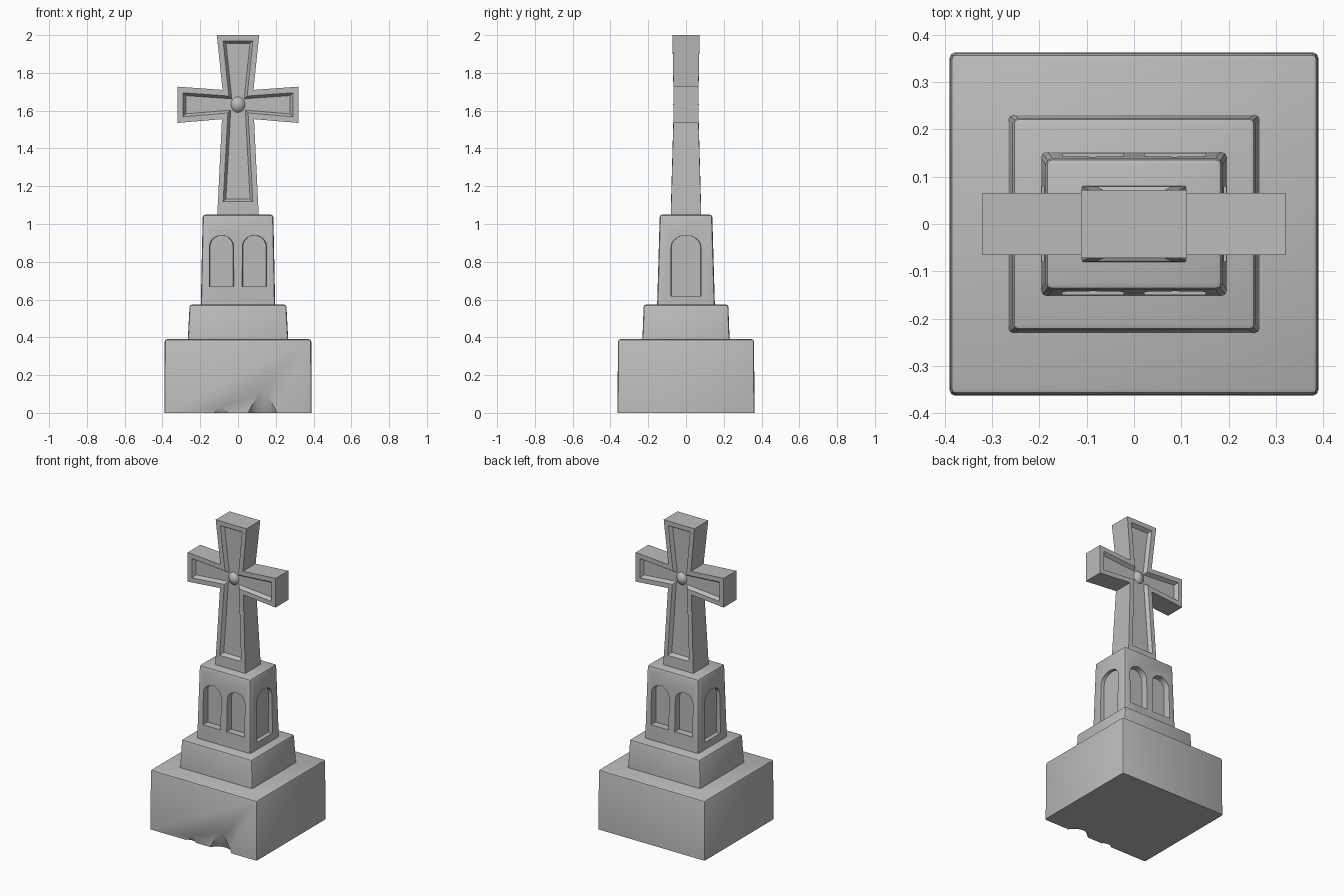
import bpy, bmesh, math

if "Cube" in bpy.data.objects:
    bpy.data.objects.remove(bpy.data.objects["Cube"])

stone = bpy.data.materials.new("grey stone")
stone.diffuse_color = (0.5, 0.5, 0.5, 1)
stone.use_nodes = True
stone.node_tree.nodes["Principled BSDF"].inputs["Base Color"].default_value = stone.diffuse_color


def make(name, bm):
    bmesh.ops.recalc_face_normals(bm, faces=bm.faces[:])
    me = bpy.data.meshes.new(name)
    bm.to_mesh(me)
    bm.free()
    ob = bpy.data.objects.new(name, me)
    bpy.context.collection.objects.link(ob)
    me.materials.append(stone)
    return ob


def select(ob):
    bpy.ops.object.select_all(action='DESELECT')
    ob.select_set(True)
    bpy.context.view_layer.objects.active = ob


def smooth(ob, angle=35):
    select(ob)
    bpy.ops.object.shade_smooth_by_angle(angle=math.radians(angle))


def block(name, z0, z1, bottom, top, bevel):
    """Tapered block with rounded edges; bottom and top are half sizes."""
    bm = bmesh.new()
    bmesh.ops.create_cube(bm, size=2)
    for v in bm.verts:
        hx, hy = top if v.co.z > 0 else bottom
        v.co = (v.co.x * hx, v.co.y * hy, z1 if v.co.z > 0 else z0)
    edges = [e for e in bm.edges if max(v.co.z for v in e.verts) > z0 + 1e-4]
    bmesh.ops.bevel(bm, geom=edges, offset=bevel, segments=2, profile=0.5,
                    affect='EDGES')
    return make(name, bm)


def cut(ob, cutters):
    for c in cutters:
        m = ob.modifiers.new("cut", 'BOOLEAN')
        m.operation, m.solver, m.object = 'DIFFERENCE', 'EXACT', c
        select(ob)
        bpy.ops.object.modifier_apply(modifier=m.name)
        bpy.data.objects.remove(c)


def arch_cutter(half_w, z0, z1, u, dist, depth, turn):
    """Arched prism cutting inward from a wall; turn picks the wall."""
    rise = min(half_w, 0.06)
    pts = [(-half_w, z0), (half_w, z0)]
    pts += [(half_w * math.cos(a), z1 - rise + rise * math.sin(a))
            for a in [math.pi * i / 10 for i in range(11)]]
    bm = bmesh.new()
    f = bm.faces.new([bm.verts.new((u + x, -dist - 0.1, z)) for x, z in pts])
    r = bmesh.ops.extrude_face_region(bm, geom=[f])
    for v in r['geom']:
        if isinstance(v, bmesh.types.BMVert):
            # back of the niche is a little narrower than its mouth
            v.co = (u + (v.co.x - u) * 0.85, -dist + depth, v.co.z)
    ob = make("niche_cutter", bm)
    c, s = math.cos(turn), math.sin(turn)
    for v in ob.data.vertices:
        x, y, z = v.co
        v.co = (c * x - s * y, s * x + c * y, z)
    ob.hide_render = True
    return ob


def cone_cutter(x, r, h):
    bm = bmesh.new()
    bmesh.ops.create_cone(bm, cap_ends=True, segments=12, radius1=r,
                          radius2=0.005, depth=h)
    for v in bm.verts:
        v.co.x += x
        v.co.y -= 0.40
        v.co.z += h / 2 - 0.01
    ob = make("dent_cutter", bm)
    ob.hide_render = True
    return ob


# Plinth, with worn dents in the lower front edge
base = block("base_block", 0, 0.39, (0.39, 0.363), (0.388, 0.36), 0.012)
cut(base, [cone_cutter(0.13, 0.09, 0.2), cone_cutter(-0.09, 0.06, 0.1)])
smooth(base)

# Middle step
step = block("middle_step", 0.385, 0.573, (0.266, 0.231), (0.256, 0.224), 0.012)
smooth(step)

# Pedestal: paired arched niches front and back, single ones on the sides
ped = block("pedestal", 0.565, 1.05, (0.197, 0.153), (0.187, 0.139), 0.014)
niches = []
for turn in (0, math.pi):
    for u in (-0.087, 0.087):
        niches.append(arch_cutter(0.072, 0.67, 0.94, u, 0.148, 0.045, turn))
for turn in (math.pi / 2, -math.pi / 2):
    niches.append(arch_cutter(0.09, 0.62, 0.94, 0, 0.193, 0.025, turn))
cut(ped, niches)
smooth(ped)

# Cross: flared limbs around a centre square, front and back sheets joined
loop = [(-0.11, 1.04), (0.11, 1.04), (0.085, 1.555), (0.32, 1.535),
        (0.32, 1.727), (0.082, 1.71), (0.112, 2.0), (-0.112, 2.0),
        (-0.082, 1.71), (-0.32, 1.727), (-0.32, 1.535), (-0.085, 1.555)]
patches = [(0, 1, 2, 11), (2, 3, 4, 5), (5, 6, 7, 8), (8, 9, 10, 11),
           (2, 5, 8, 11)]


def half_depth(z):
    if z < 1.2:
        return 0.08
    return 0.072 if z > 1.9 else 0.066


bm = bmesh.new()
front = [bm.verts.new((x, -half_depth(z), z)) for x, z in loop]
back = [bm.verts.new((x, half_depth(z), z)) for x, z in loop]
sheets = [[bm.faces.new([side[i] for i in p]) for p in patches]
          for side in (front, back)]
for i in range(12):
    j = (i + 1) % 12
    bm.faces.new((front[i], front[j], back[j], back[i]))
bmesh.ops.recalc_face_normals(bm, faces=bm.faces[:])
# Sunk panel following the cross outline
for faces in sheets:
    for width, depth in ((0.03, 0), (0.014, -0.022)):
        bmesh.ops.inset_region(bm, faces=faces, thickness=width, depth=depth,
                               use_even_offset=True, use_boundary=True)
for v in bm.verts:
    if 1.05 < v.co.z < 1.2:
        v.co.z += 0.05
cross = make("cross", bm)
smooth(cross, 30)

# Rounded boss at the crossing, showing on both faces
bm = bmesh.new()
bmesh.ops.create_uvsphere(bm, u_segments=20, v_segments=12, radius=1)
for v in bm.verts:
    v.co = (v.co.x * 0.05, v.co.y * 0.068, 1.632 + v.co.z * 0.055)
boss = make("centre_boss", bm)
smooth(boss, 60)
